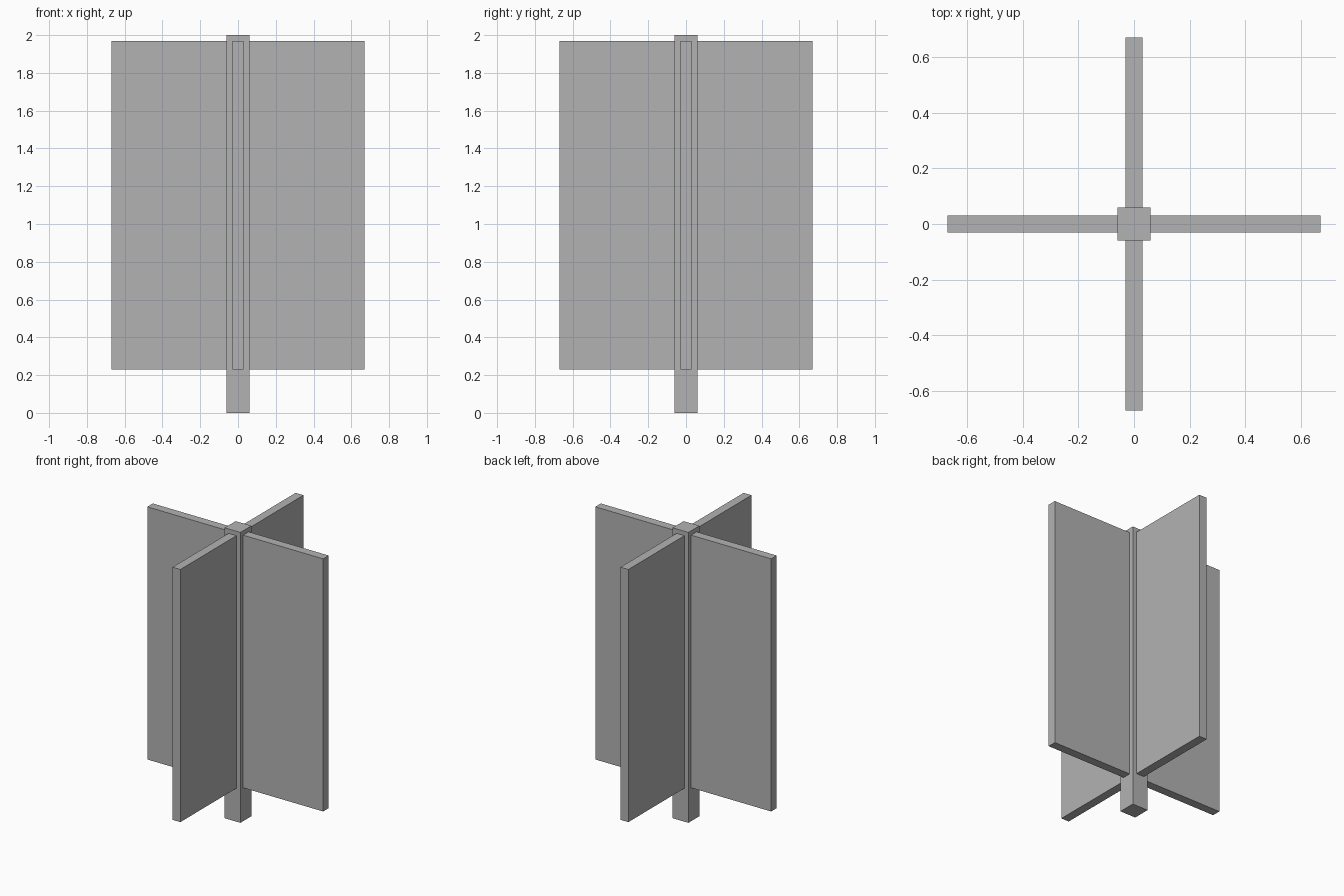
import bpy
from math import pi
from mathutils import Matrix

cube = bpy.data.objects.get("Cube")
if cube:
    bpy.data.objects.remove(cube, do_unlink=True)

# Single plain grey
grey = bpy.data.materials.new("plain_grey")
grey.use_nodes = True
colour = (0.45, 0.45, 0.45, 1)
grey.diffuse_color = colour
grey.node_tree.nodes["Principled BSDF"].inputs["Base Color"].default_value = colour


def box(name, low, high, turn=0):
    """Box between two corners, turned about the z axis."""
    bpy.ops.mesh.primitive_cube_add(size=1)
    obj = bpy.context.object
    obj.name = name
    size = [h - l for l, h in zip(low, high)]
    centre = [(h + l) / 2 for l, h in zip(low, high)]
    obj.data.transform(Matrix.Rotation(turn, 4, "Z")
                       @ Matrix.Translation(centre)
                       @ Matrix.Diagonal((*size, 1)))
    obj.data.materials.append(grey)
    return obj


# Central square post
POST = 0.06
box("post", (-POST, -POST, 0), (POST, POST, 2))

# Four upright panels around the post
for i, side in enumerate(("left", "back", "right", "front")):
    box(side + "_panel", (POST, -0.03, 0.23), (0.67, 0.03, 1.97), i * pi / 2)
